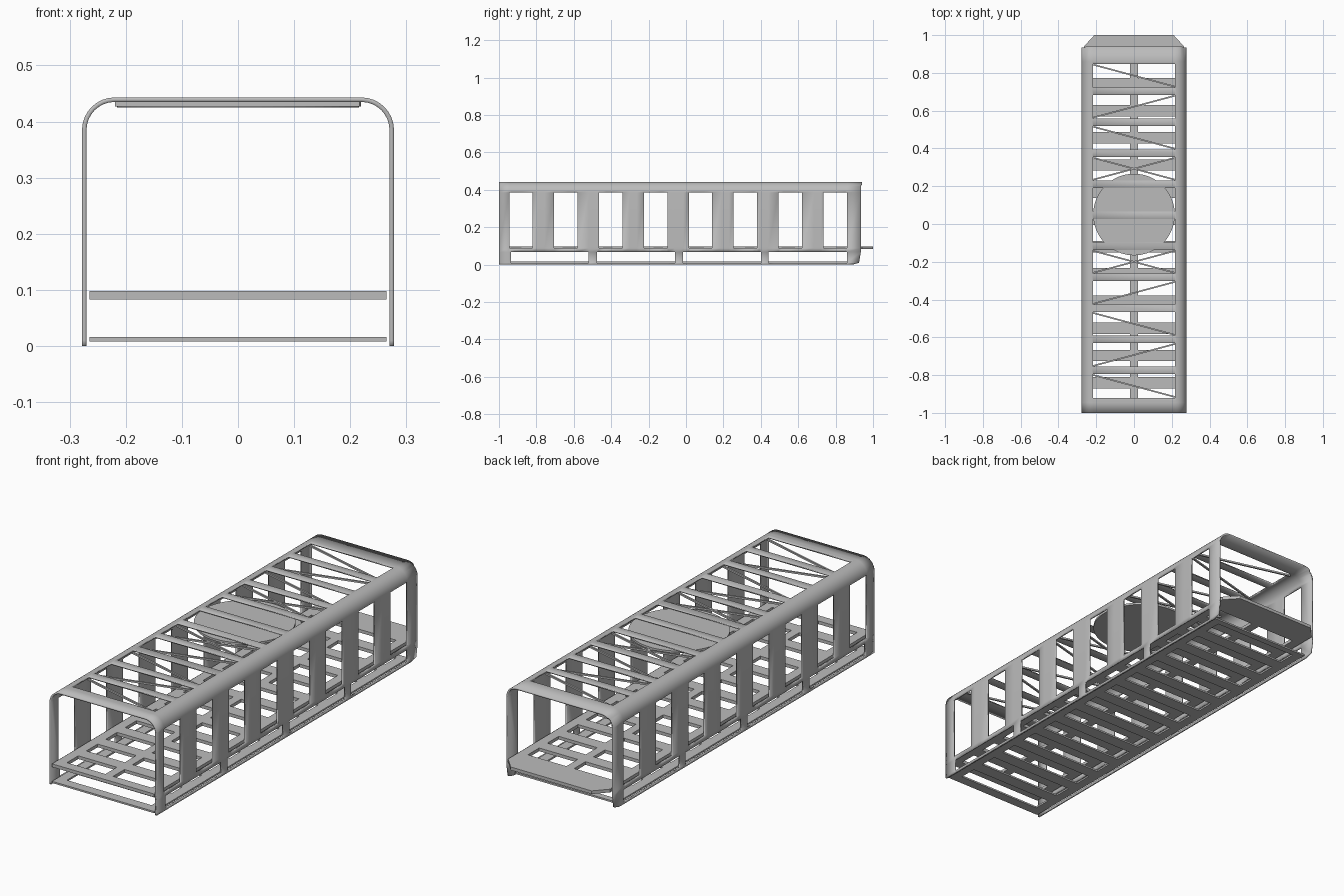
import bpy, bmesh, math
from mathutils import Vector

cube = bpy.data.objects.get("Cube")
if cube:
    bpy.data.objects.remove(cube, do_unlink=True)

# Single grey material
grey = bpy.data.materials.new("plain_grey")
grey.use_nodes = True
grey.diffuse_color = (0.5, 0.5, 0.5, 1)
grey.node_tree.nodes["Principled BSDF"].inputs["Base Color"].default_value = (0.5, 0.5, 0.5, 1)


def finish(name, bm):
    mesh = bpy.data.meshes.new(name)
    bm.to_mesh(mesh)
    bm.free()
    mesh.materials.append(grey)
    obj = bpy.data.objects.new(name, mesh)
    bpy.context.collection.objects.link(obj)
    return obj


def inside(value, spans):
    return any(a < value < b for a, b in spans)


def sheet(name, profile, ys, is_hole, thickness, reshape=None):
    """Sweep an x-z profile along y, leave out window cells, thicken inward."""
    bm = bmesh.new()
    grid = [[bm.verts.new((x, y, z)) for x, z in profile] for y in ys]
    for j in range(len(ys) - 1):
        for i in range(len(profile) - 1):
            quad = [grid[j][i], grid[j][i + 1], grid[j + 1][i + 1], grid[j + 1][i]]
            centre = sum((v.co for v in quad), Vector()) / 4
            if not is_hole(centre):
                bm.faces.new(quad)
    if reshape:
        reshape(bm)
    bmesh.ops.delete(bm, geom=[v for v in bm.verts if not v.link_faces], context="VERTS")
    obj = finish(name, bm)
    mod = obj.modifiers.new("thickness", "SOLIDIFY")
    mod.thickness = thickness
    mod.offset = -1
    return obj


def spans(start, step, length, count):
    return [(start + k * step, start + k * step + length) for k in range(count)]


def rows(*groups):
    return sorted({round(v, 4) for g in groups for s in g for v in s})


HALF, TOP, RADIUS, REAR = 0.27, 0.435, 0.05, 0.935
side_windows = spans(-0.945, 0.24, 0.125, 8)
low_windows = [(-0.935, -0.52), (-0.475, -0.06), (-0.015, 0.4), (0.44, 0.86)]
roof_windows = spans(-0.92, 0.1643, 0.125, 11)
floor_slots = spans(-0.954, 0.144, 0.084, 13)
floor_slots[-1] = (floor_slots[-1][0], 0.858)

# Side walls and roof as one rounded sheet
half = [(HALF, z) for z in (0, 0.01, 0.068, 0.088)]
for k in range(9):
    a = math.pi / 2 * k / 8
    half.append((HALF - RADIUS + RADIUS * math.cos(a), TOP - RADIUS + RADIUS * math.sin(a)))
half.append((0.216, TOP))
profile = half + [(-x, z) for x, z in reversed(half)]


def shell_hole(c):
    if abs(c.x) < 0.21:
        return inside(c.y, roof_windows)
    if c.z < 0.06:
        return c.z > 0.01 and inside(c.y, low_windows)
    return 0.09 < c.z < 0.385 and inside(c.y, side_windows)


def shape_tail(bm):
    for v in bm.verts:
        if v.co.y > REAR - 0.001:
            if v.co.z < 0.02:
                v.co.y = 0.89 if v.co.z < 0.005 else 0.925
            elif v.co.z > TOP - 0.01:
                v.co.y = REAR + 0.006


shell = sheet("side_and_roof_shell", profile,
              rows(side_windows, low_windows, roof_windows, [(-1, REAR)]),
              shell_hole, 0.008, shape_tail)
bpy.context.view_layer.objects.active = shell
shell.select_set(True)
bpy.ops.object.shade_smooth_by_angle(angle=math.radians(30))
shell.select_set(False)


# Floor with paired slots and a tapered tail tongue
def taper(bm):
    for v in bm.verts:
        if v.co.y > 0.99:
            v.co.x *= 0.21 / 0.265


floor_x = (0.265, 0.22, 0.02, -0.02, -0.22, -0.265)
sheet("floor", [(x, 0.083) for x in floor_x],
      rows(floor_slots, [(-1, 0.94), (0.94, 1)]),
      lambda c: 0.02 < abs(c.x) < 0.22 and inside(c.y, floor_slots), 0.015, taper)

# Belly panel with full width slots
belly_x = (0.265, 0.22, -0.22, -0.265)
sheet("belly_panel", [(x, 0.008) for x in belly_x], rows(floor_slots, [(-1, 0.888)]),
      lambda c: abs(c.x) < 0.22 and inside(c.y, floor_slots), 0.008)

# Round plate in the roof
bm = bmesh.new()
bmesh.ops.create_cone(bm, cap_ends=True, segments=64, radius1=0.216, radius2=0.216, depth=0.01)
bmesh.ops.translate(bm, verts=bm.verts, vec=(0, 0.05, TOP - 0.0045))
finish("roof_disc", bm)


# Diagonal braces across the roof windows
def brace(name, y0, y1):
    bm = bmesh.new()
    bmesh.ops.create_cube(bm, size=1)
    length = math.hypot(0.436, y1 - y0)
    bmesh.ops.scale(bm, verts=bm.verts, vec=(length, 0.008, 0.008))
    obj = finish(name, bm)
    obj.location = (0, (y0 + y1) / 2, TOP - 0.0045)
    obj.rotation_euler.z = math.atan2(y1 - y0, 0.436)


for k, (a, b) in enumerate(roof_windows):
    a, b = a + 0.004, b - 0.004
    crossed = k in (4, 7)
    if crossed or k in (0, 2, 8, 10):
        brace(f"roof_brace_falling_{k}", b, a)
    if crossed or k in (1, 3, 9):
        brace(f"roof_brace_rising_{k}", a, b)
